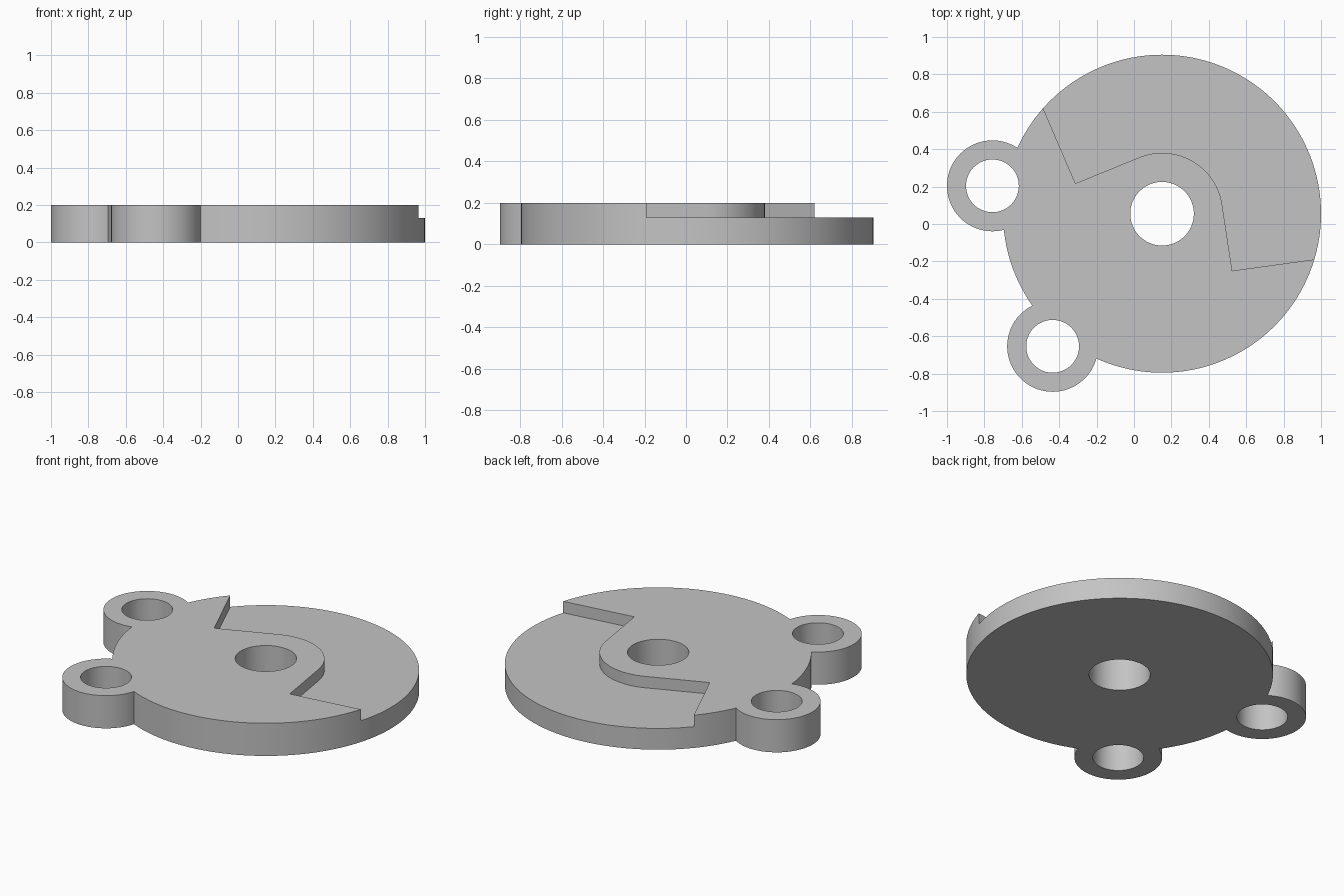
import bpy, bmesh
from math import sin, cos, radians, tau
from mathutils import Vector

cube = bpy.data.objects.get("Cube")
if cube:
    bpy.data.objects.remove(cube, do_unlink=True)

HEIGHT, STEP = 0.2, 0.13
HUB = Vector((0.15, 0.055))
LUGS = {"upper_lug": Vector((-0.757, 0.204)), "lower_lug": Vector((-0.435, -0.654))}

grey = bpy.data.materials.new("plain grey")
grey.use_nodes = True
grey.diffuse_color = (0.55, 0.55, 0.55, 1)
grey.node_tree.nodes["Principled BSDF"].inputs["Base Color"].default_value = (0.55, 0.55, 0.55, 1)


def arc(centre, radius, start, end, steps):
    angles = [start + (end - start) * i / steps for i in range(steps + 1)]
    return [centre + radius * Vector((cos(a), sin(a))) for a in angles]


def prism(name, outline, low, high):
    """Extrude a flat outline between two heights."""
    bm = bmesh.new()
    face = bm.faces.new([bm.verts.new((p.x, p.y, low)) for p in outline])
    top = bmesh.ops.extrude_face_region(bm, geom=[face])["geom"]
    moved = [v for v in top if isinstance(v, bmesh.types.BMVert)]
    bmesh.ops.translate(bm, verts=moved, vec=(0, 0, high - low))
    bmesh.ops.recalc_face_normals(bm, faces=bm.faces)
    mesh = bpy.data.meshes.new(name)
    bm.to_mesh(mesh)
    bm.free()
    mesh.materials.append(grey)
    obj = bpy.data.objects.new(name, mesh)
    bpy.context.collection.objects.link(obj)
    return obj


def cylinder(name, centre, radius, low, high, steps=96):
    return prism(name, arc(centre, radius, 0, tau, steps)[:-1], low, high)


def combine(target, tool, operation):
    """Apply a boolean and discard the tool."""
    mod = target.modifiers.new("Boolean", "BOOLEAN")
    mod.operation, mod.solver, mod.object = operation, "EXACT", tool
    bpy.context.view_layer.objects.active = target
    bpy.ops.object.modifier_apply(modifier=mod.name)
    bpy.data.objects.remove(tool, do_unlink=True)


# Round plate with two mounting lugs
plate = cylinder("plate", HUB, 0.85, 0, HEIGHT, 192)
for name, centre in LUGS.items():
    combine(plate, cylinder(name, centre, 0.243, 0, HEIGHT), "UNION")

# Stepped recess that curves around the hub
recess = [Vector(p) for p in ((1.3, -0.143), (1.3, 1.1), (-0.693, 1.1), (-0.313, 0.217))]
recess += arc(HUB, 0.325, radians(112.7), radians(8.3), 32)
recess.append(Vector((0.525, -0.25)))
combine(plate, prism("recess_cutter", recess, STEP, HEIGHT + 0.1), "DIFFERENCE")

# Through holes
combine(plate, cylinder("hub_hole", HUB, 0.17, -0.1, HEIGHT + 0.1), "DIFFERENCE")
for centre in LUGS.values():
    combine(plate, cylinder("lug_hole", centre, 0.141, -0.1, HEIGHT + 0.1), "DIFFERENCE")

# Smooth round walls, crisp edges
bpy.ops.object.select_all(action="DESELECT")
plate.select_set(True)
bpy.context.view_layer.objects.active = plate
bpy.ops.object.shade_smooth_by_angle(angle=radians(20))
